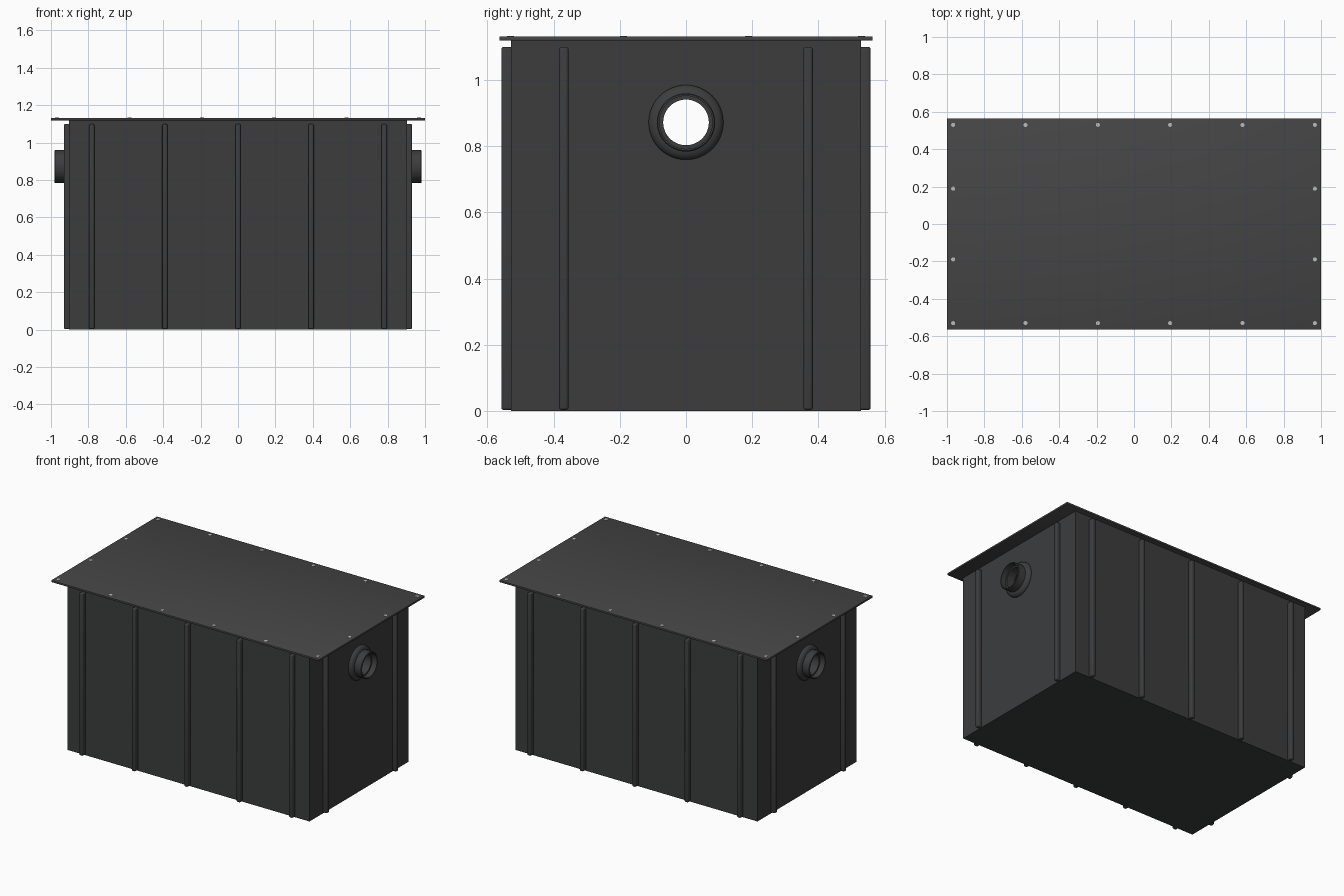
import bpy, bmesh, math
from mathutils import Matrix, Vector

if "Cube" in bpy.data.objects:
    bpy.data.objects.remove(bpy.data.objects["Cube"])


def material(name, rgb):
    m = bpy.data.materials.new(name)
    m.diffuse_color = (*rgb, 1)
    m.use_nodes = True
    m.node_tree.nodes["Principled BSDF"].inputs["Base Color"].default_value = m.diffuse_color
    return m


DARK = material("dark_plastic", (0.045, 0.046, 0.048))
LID = material("lid_plastic", (0.06, 0.06, 0.062))
STEEL = material("steel", (0.5, 0.5, 0.5))


def finish(name, bm, mat, smooth=False):
    bmesh.ops.recalc_face_normals(bm, faces=bm.faces[:])
    me = bpy.data.meshes.new(name)
    bm.to_mesh(me)
    bm.free()
    ob = bpy.data.objects.new(name, me)
    bpy.context.collection.objects.link(ob)
    if mat:
        me.materials.append(mat)
    bpy.ops.object.select_all(action='DESELECT')
    ob.select_set(True)
    bpy.context.view_layer.objects.active = ob
    if smooth:
        bpy.ops.object.shade_smooth_by_angle(angle=math.radians(35))
    return ob


def box(name, lo, hi, mat=None, bevel=0, segments=2):
    lo, hi = Vector(lo), Vector(hi)
    bm = bmesh.new()
    bmesh.ops.create_cube(bm, size=1, matrix=Matrix.Translation((lo + hi) / 2)
                          @ Matrix.Diagonal((*(hi - lo), 1)))
    if bevel:
        bmesh.ops.bevel(bm, geom=bm.edges[:], offset=bevel, segments=segments,
                        profile=0.5, affect='EDGES')
    return finish(name, bm, mat, smooth=bevel > 0)


def cylinder(name, centre, radius, depth, mat=None, along_x=False, sides=16):
    bm = bmesh.new()
    mtx = Matrix.Translation(centre)
    if along_x:
        mtx = mtx @ Matrix.Rotation(math.pi / 2, 4, 'Y')
    bmesh.ops.create_cone(bm, cap_ends=True, segments=sides, radius1=radius,
                          radius2=radius, depth=depth, matrix=mtx)
    return finish(name, bm, mat, smooth=mat is not None)


def cut(ob, cutter):
    mod = ob.modifiers.new("cut", 'BOOLEAN')
    mod.operation = 'DIFFERENCE'
    mod.solver = 'EXACT'
    mod.object = cutter
    bpy.context.view_layer.objects.active = ob
    bpy.ops.object.modifier_apply(modifier=mod.name)
    bpy.data.objects.remove(cutter)


BX, BY, TOP = 0.903, 0.528, 1.119   # tank half sizes and height
PIPE_Z = 0.872
WALL = 0.015

# Hollow tank with a port through each end
tank = box("tank_body", (-BX, -BY, 0), (BX, BY, TOP), DARK)
cut(tank, box("inner_cutter", (-BX + WALL, -BY + WALL, WALL),
              (BX - WALL, BY - WALL, TOP + 0.1)))
cut(tank, cylinder("port_cutter", (0, 0, PIPE_Z), 0.072, 2.2,
                   along_x=True, sides=48))

# Lid
box("lid", (-1, -0.564, TOP), (1, 0.564, 1.132), LID, 0.003)

# Vertical ribs on the long and short walls
W, D, Z0, Z1 = 0.014, 0.03, 0.003, 1.10
for s, side in ((-1, "front"), (1, "back")):
    for i in range(-2, 3):
        x, y = i * 0.391, s * (BY + D / 2 - 0.005)
        h = D / 2 + 0.005
        box(f"{side}_rib_{i + 3}", (x - W, y - h, Z0), (x + W, y + h, Z1),
            DARK, 0.008, 3)
for s, side in ((-1, "left"), (1, "right")):
    for i in (-1, 1):
        x, y = s * (BX + 0.009), i * 0.369
        box(f"{side}_rib_{(i + 3) // 2}", (x - 0.019, y - W, Z0),
            (x + 0.019, y + W, Z1), DARK, 0.008, 3)

# Flared pipe sockets, turned around the x axis: (x, radius)
profile = [(BX - WALL, 0.069), (BX - WALL, 0.076), (BX - 0.002, 0.076),
           (BX - 0.002, 0.113), (0.909, 0.113), (0.917, 0.110),
           (0.924, 0.103), (0.928, 0.095), (0.930, 0.088), (0.979, 0.088),
           (0.982, 0.085), (0.982, 0.080), (0.945, 0.080), (0.945, 0.069)]
N = 48
for s, side in ((-1, "left"), (1, "right")):
    bm = bmesh.new()
    rings = []
    for x, r in profile:
        rings.append([bm.verts.new((s * x, r * math.cos(a), PIPE_Z + r * math.sin(a)))
                      for a in (2 * math.pi * k / N for k in range(N))])
    for a, b in zip(rings, rings[1:] + rings[:1]):
        for k in range(N):
            j = (k + 1) % N
            bm.faces.new((a[k], a[j], b[j], b[k]))
    finish(f"{side}_pipe_socket", bm, DARK, smooth=True)

# Lid screws around the border
spots = [(x, y) for x in (-0.967, -0.58, -0.193, 0.193, 0.58, 0.967)
         for y in (-0.53, 0.53)]
spots += [(x, y) for x in (-0.967, 0.967) for y in (-0.189, 0.189)]
for n, (x, y) in enumerate(spots, 1):
    cylinder(f"lid_screw_{n}", (x, y, 1.130), 0.011, 0.007, STEEL)
